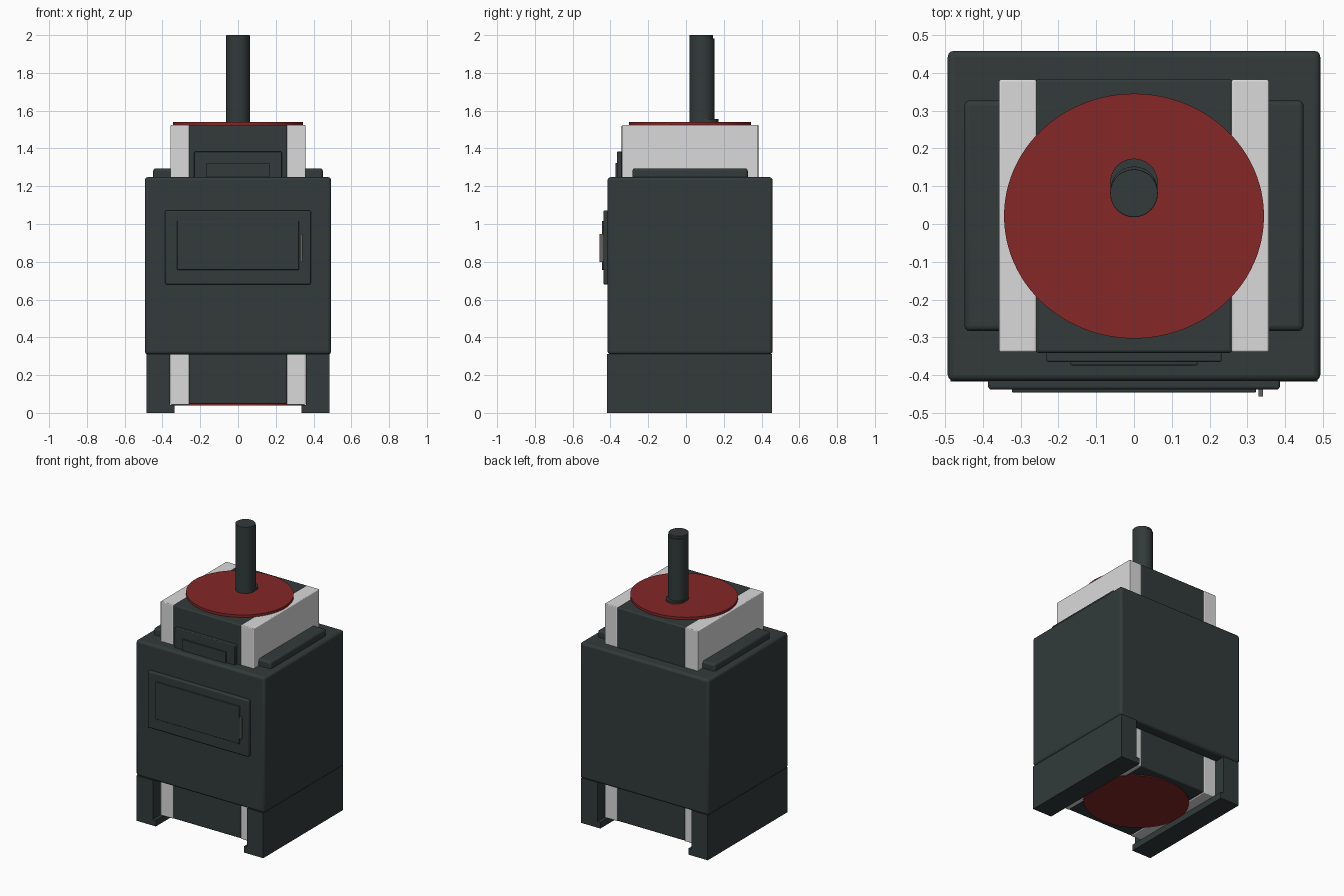
import bpy
import bmesh
import math
from mathutils import Matrix

if "Cube" in bpy.data.objects:
    bpy.data.objects.remove(bpy.data.objects["Cube"])


def material(name, rgb):
    m = bpy.data.materials.new(name)
    m.diffuse_color = (*rgb, 1)
    m.use_nodes = True
    m.node_tree.nodes["Principled BSDF"].inputs["Base Color"].default_value = m.diffuse_color
    return m


DARK = material("dark_slate", (0.032, 0.043, 0.042))
PALE = material("pale_grey", (0.70, 0.70, 0.70))
RED = material("deep_red", (0.235, 0.020, 0.020))
GREY = material("mid_grey", (0.13, 0.12, 0.115))


def finish(name, bm, mat, bevel=0):
    me = bpy.data.meshes.new(name)
    bm.to_mesh(me)
    bm.free()
    me.materials.append(mat)
    ob = bpy.data.objects.new(name, me)
    bpy.context.collection.objects.link(ob)
    if bevel:
        mod = ob.modifiers.new("rounded_edges", "BEVEL")
        mod.width = bevel
        mod.segments = 3
    bpy.ops.object.select_all(action="DESELECT")
    ob.select_set(True)
    bpy.context.view_layer.objects.active = ob
    bpy.ops.object.shade_smooth_by_angle(angle=math.radians(35))
    return ob


def box(name, x, y, z, mat, bevel=0.0):
    """Box between the given (low, high) limits on each axis."""
    bm = bmesh.new()
    size = [b - a for a, b in (x, y, z)]
    mid = [(a + b) / 2 for a, b in (x, y, z)]
    bmesh.ops.create_cube(bm, size=1, matrix=Matrix.Translation(mid) @ Matrix.Diagonal((*size, 1)))
    return finish(name, bm, mat, bevel)


def cylinder(name, y, rx, ry, z, mat, sides=64, bevel=0.0):
    bm = bmesh.new()
    mat4 = Matrix.Translation((0, y, (z[0] + z[1]) / 2)) @ Matrix.Diagonal((rx, ry, z[1] - z[0], 1))
    bmesh.ops.create_cone(bm, cap_ends=True, segments=sides, radius1=1, radius2=1, depth=1, matrix=mat4)
    return finish(name, bm, mat, bevel)


def span(h):
    return (-h, h)


# Main housing and the raised flange on top of it
box("housing", span(0.493), (-0.415, 0.458), (0.31, 1.248), DARK, 0.016)
box("top_flange", span(0.449), (-0.283, 0.327), (1.20, 1.295), DARK, 0.014)

# Core running through the housing, with pale cheeks either side
box("core", span(0.26), (-0.341, 0.384), (0.046, 1.524), DARK, 0.008)
for side, name in ((-1, "left"), (1, "right")):
    x = sorted((side * 0.258, side * 0.357))
    box(name + "_cheek", x, (-0.339, 0.382), (0.043, 1.524), PALE, 0.005)

    # L-shaped leg: tall wall with a low inward lip
    profile = [(0.485, 0), (0.485, 0.312), (0.36, 0.312), (0.36, 0.043), (0.337, 0.043), (0.337, 0)]
    bm = bmesh.new()
    face = bm.faces.new([bm.verts.new((side * px, -0.417, pz)) for px, pz in profile])
    ext = bmesh.ops.extrude_face_region(bm, geom=[face])
    bmesh.ops.translate(bm, vec=(0, 0.872, 0),
                        verts=[v for v in ext["geom"] if isinstance(v, bmesh.types.BMVert)])
    bmesh.ops.recalc_face_normals(bm, faces=bm.faces)
    finish(name + "_leg", bm, DARK)

# Red oval discs on the top and underside
cylinder("top_disc", 0.021, 0.344, 0.324, (1.515, 1.541), RED, 96)
cylinder("bottom_disc", 0.021, 0.344, 0.324, (0.040, 0.060), RED, 96)

# Upright shaft with a backing rod and a low collar
cylinder("shaft", 0.081, 0.063, 0.063, (1.50, 2.0), DARK, 48, 0.003)
cylinder("shaft_backing", 0.090, 0.062, 0.062, (1.50, 1.983), DARK, 48, 0.003)
cylinder("shaft_collar", 0.110, 0.063, 0.063, (1.50, 1.555), DARK, 48)

# Stepped plates on the front of the upper core
box("upper_plate", span(0.232), (-0.365, -0.33), (1.18, 1.383), DARK, 0.005)
box("upper_inner_plate", span(0.168), (-0.374, -0.35), (1.18, 1.324), DARK, 0.003)

# Front door with inner panel and small handle
box("door_frame", span(0.386), (-0.438, -0.40), (0.68, 1.071), DARK, 0.008)
box("door_panel", span(0.323), (-0.446, -0.42), (0.757, 1.017), DARK, 0.004)
box("door_handle", (0.329, 0.342), (-0.457, -0.43), (0.80, 0.947), GREY)
